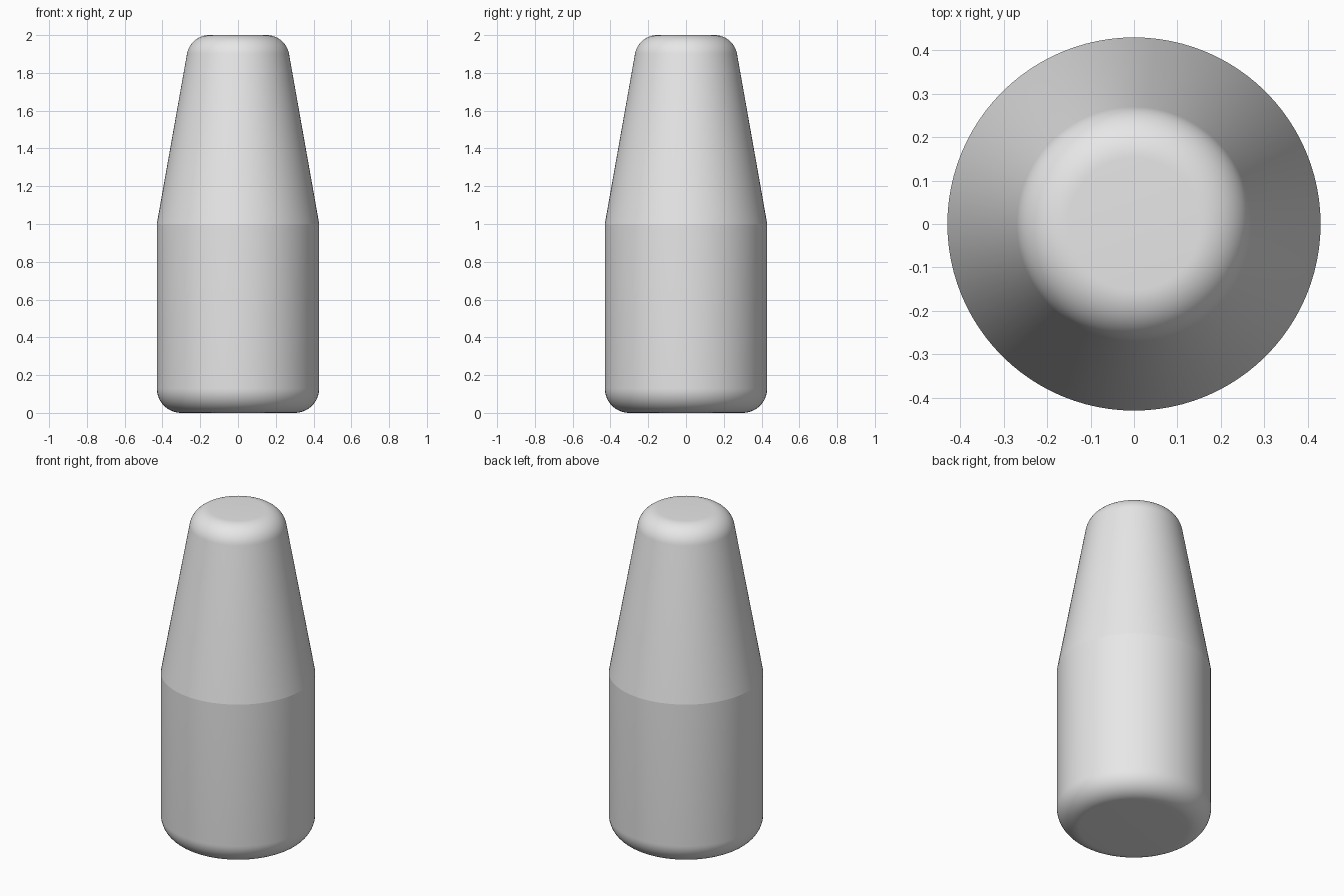
import bpy
import bmesh
from math import sin, cos, pi, atan2, radians

cube = bpy.data.objects.get("Cube")
if cube:
    bpy.data.objects.remove(cube, do_unlink=True)

SIDES = 96
BODY_R, SHOULDER_Z, HEIGHT = 0.43, 1.0, 2.0
NECK_R, NECK_Z = 0.27, 1.9
BASE_FILLET, TOP_FILLET = 0.13, 0.12


def arc(cx, cz, r, start, end, steps):
    """Points (radius, height) along a fillet."""
    angles = [start + (end - start) * i / steps for i in range(steps + 1)]
    return [(cx + r * cos(a), cz + r * sin(a)) for a in angles]


# Profile: rounded base, straight wall, tapered neck, rounded top
taper = atan2(BODY_R - NECK_R, NECK_Z - SHOULDER_Z)
profile = arc(BODY_R - BASE_FILLET, BASE_FILLET, BASE_FILLET, -pi / 2, 0, 14)
profile.append((BODY_R, SHOULDER_Z))
profile += arc(NECK_R - TOP_FILLET * cos(taper), HEIGHT - TOP_FILLET,
               TOP_FILLET, taper, pi / 2, 14)

# Revolve the profile and cap both ends
bm = bmesh.new()
rings = []
for r, z in profile:
    rings.append([bm.verts.new((r * cos(2 * pi * i / SIDES),
                                r * sin(2 * pi * i / SIDES), z))
                  for i in range(SIDES)])
for low, high in zip(rings, rings[1:]):
    for i in range(SIDES):
        j = (i + 1) % SIDES
        bm.faces.new((low[i], low[j], high[j], high[i]))
bm.faces.new(rings[0][::-1])
bm.faces.new(rings[-1])
mesh = bpy.data.meshes.new("tapered_body")
bm.to_mesh(mesh)
bm.free()

body = bpy.data.objects.new("tapered_body", mesh)
bpy.context.collection.objects.link(body)

# Plain grey material
grey = bpy.data.materials.new("light_grey")
grey.use_nodes = True
colour = (0.8, 0.8, 0.8, 1)
grey.diffuse_color = colour
grey.node_tree.nodes["Principled BSDF"].inputs["Base Color"].default_value = colour
mesh.materials.append(grey)

# Smooth shading with a crisp shoulder line
bpy.ops.object.select_all(action='DESELECT')
body.select_set(True)
bpy.context.view_layer.objects.active = body
bpy.ops.object.shade_smooth_by_angle(angle=radians(8))
